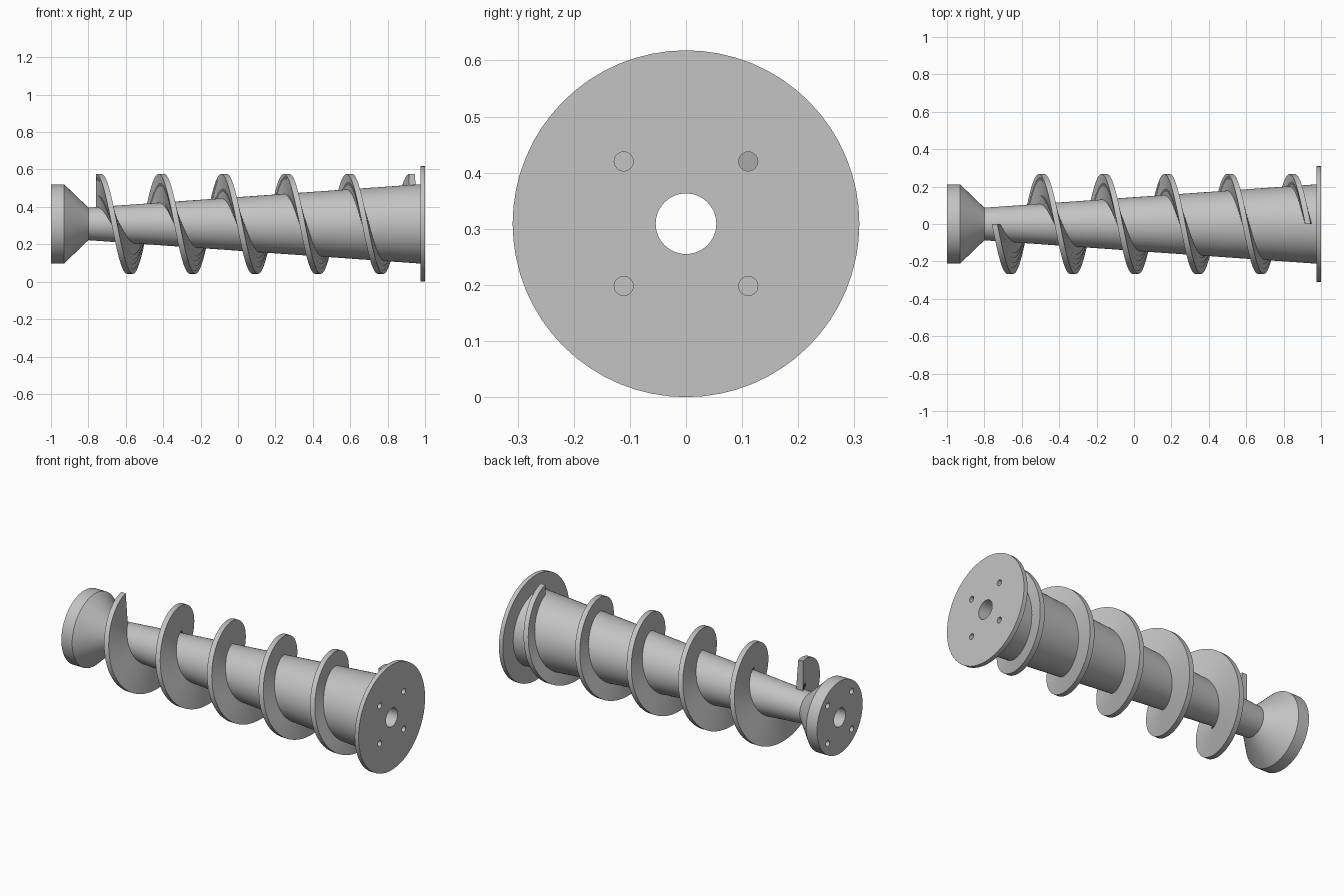
import bpy, bmesh
from math import sin, cos, pi, radians
from mathutils import Matrix

AXIS_Z = 0.309
SEG = 64

cube = bpy.data.objects.get("Cube")
if cube:
    bpy.data.objects.remove(cube, do_unlink=True)

steel = bpy.data.materials.new("light grey metal")
steel.use_nodes = True
grey = (0.55, 0.55, 0.55, 1)
steel.diffuse_color = grey
steel.node_tree.nodes["Principled BSDF"].inputs["Base Color"].default_value = grey


def finish(name, bm):
    """Turn a bmesh into a linked object with the shared material."""
    bmesh.ops.recalc_face_normals(bm, faces=bm.faces)
    mesh = bpy.data.meshes.new(name)
    bm.to_mesh(mesh)
    bm.free()
    mesh.materials.append(steel)
    obj = bpy.data.objects.new(name, mesh)
    bpy.context.collection.objects.link(obj)
    obj.location.z = AXIS_Z
    return obj


def skin(bm, rings, closed):
    """Bridge successive closed rings of vertices with quads."""
    pairs = list(zip(rings, rings[1:]))
    if closed:
        pairs.append((rings[-1], rings[0]))
    for a, b in pairs:
        n = len(a)
        for i in range(n):
            j = (i + 1) % n
            bm.faces.new((a[i], a[j], b[j], b[i]))


def smooth(obj):
    bpy.ops.object.select_all(action="DESELECT")
    obj.select_set(True)
    bpy.context.view_layer.objects.active = obj
    bpy.ops.object.shade_smooth_by_angle(angle=radians(30))


# Core: end cap, cone, tapered shaft, flange and central bore turned around x
BORE = 0.054
profile = [(-1, BORE), (-1, 0.212), (-0.93, 0.212), (-0.8, 0.087),
           (0.975, 0.212), (0.975, 0.309), (1, 0.309), (1, BORE)]
bm = bmesh.new()
rings = []
for s in range(SEG):
    a = 2 * pi * s / SEG
    rings.append([bm.verts.new((x, r * cos(a), r * sin(a))) for x, r in profile])
skin(bm, rings, True)
core = finish("tapered_shaft", bm)

# Blind bolt holes in both end faces
bm = bmesh.new()
for x in (-1, 1):
    for y in (-0.111, 0.111):
        for z in (-0.111, 0.111):
            place = Matrix.Translation((x, y, z)) @ Matrix.Rotation(pi / 2, 4, "Y")
            bmesh.ops.create_cone(bm, cap_ends=True, segments=24, radius1=0.017,
                                  radius2=0.017, depth=0.2, matrix=place)
cutter = finish("bolt_hole_cutter", bm)
cutter.hide_render = True
cut = core.modifiers.new("bolt holes", "BOOLEAN")
cut.operation = "DIFFERENCE"
cut.solver = "EXACT"
cut.object = cutter
bpy.context.view_layer.objects.active = core
bpy.ops.object.modifier_apply(modifier=cut.name)
bpy.data.objects.remove(cutter, do_unlink=True)
smooth(core)

# Screw flight: a tapered blade section swept along five turns
TURNS, PITCH, START = 5, 0.335, -0.76
section = [(0, 0.07), (0, 0.267), (0.03, 0.267), (0.045, 0.07)]
bm = bmesh.new()
rings = []
for s in range(TURNS * SEG + 1):
    turn = s / SEG
    a = 2 * pi * turn
    x0 = START + PITCH * turn
    rings.append([bm.verts.new((x0 + dx, -r * sin(a), r * cos(a))) for dx, r in section])
skin(bm, rings, False)
bm.faces.new(rings[0])
bm.faces.new(rings[-1])
flight = finish("screw_flight", bm)
smooth(flight)
